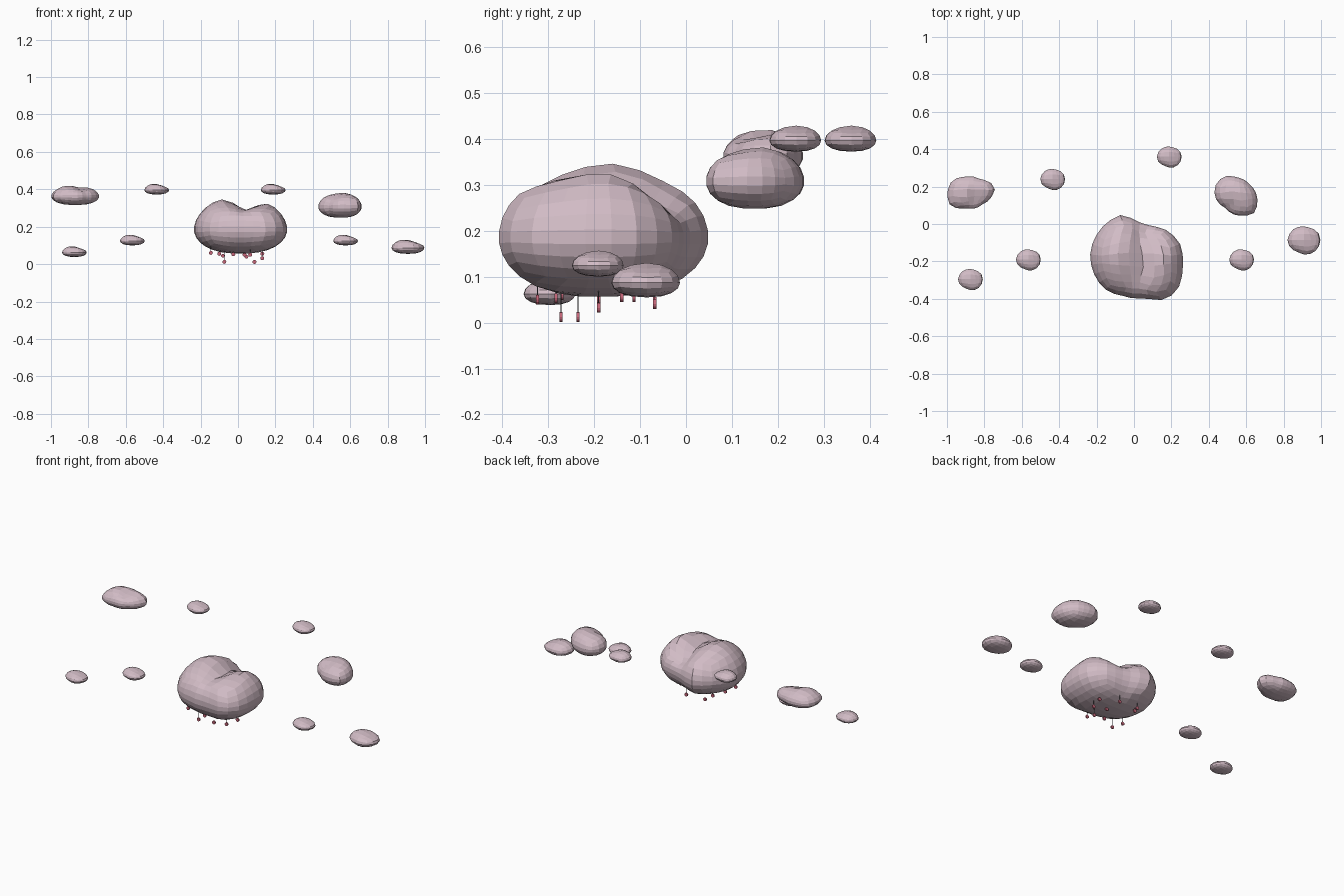
import bpy, bmesh, math
from mathutils import Vector

if "Cube" in bpy.data.objects:
    bpy.data.objects.remove(bpy.data.objects["Cube"])


def material(name, rgb):
    m = bpy.data.materials.new(name)
    m.diffuse_color = (*rgb, 1)
    m.use_nodes = True
    m.node_tree.nodes["Principled BSDF"].inputs["Base Color"].default_value = m.diffuse_color
    return m


PINK = material("cloud pink", (0.64, 0.50, 0.56))
RED = material("drop red", (0.56, 0.13, 0.19))
GREY = material("string grey", (0.10, 0.10, 0.12))


def finish(bm, name, mat):
    bmesh.ops.recalc_face_normals(bm, faces=bm.faces)
    me = bpy.data.meshes.new(name)
    bm.to_mesh(me)
    bm.free()
    me.materials.append(mat)
    ob = bpy.data.objects.new(name, me)
    bpy.context.collection.objects.link(ob)
    return ob


def cloud(name, centre, outline, z, bumps=(), cuts=5, scale=1.0, fullness=0.85, offset=(0, 0, 0)):
    """Quad sphere fitted to a top-view outline; z = (bottom, widest, top).
    bumps = (x, y, radius, height) push the upper side up or down."""
    polar = sorted((math.atan2(y - centre[1], x - centre[0]),
                    math.hypot(x - centre[0], y - centre[1])) for x, y in outline)
    polar = ([(a - math.tau, r) for a, r in polar[-2:]] + polar
             + [(a + math.tau, r) for a, r in polar[:2]])

    def radius(a):
        for (a0, r0), (a1, r1) in zip(polar, polar[1:]):
            if a0 <= a <= a1:
                return r0 + (r1 - r0) * (a - a0) / (a1 - a0)

    bm = bmesh.new()
    bmesh.ops.create_cube(bm, size=2)
    bmesh.ops.subdivide_edges(bm, edges=bm.edges[:], cuts=cuts, use_grid_fill=True)
    for v in bm.verts:
        # even out the cube grid before making it round
        d = Vector([math.tan(c * math.pi / 4) for c in v.co]).normalized()
        flat = math.hypot(d.x, d.y)
        a = math.atan2(d.y, d.x)
        r = radius(a) * flat ** fullness if flat > 1e-5 else 0
        x, y = centre[0] + r * math.cos(a), centre[1] + r * math.sin(a)
        h = d.z * ((z[2] - z[1]) if d.z > 0 else (z[1] - z[0]))
        if d.z > 0:
            for bx, by, br, bh in bumps:
                h += bh * min(1, d.z * 1.6) * math.exp(-((x - bx) ** 2 + (y - by) ** 2) / br ** 2)
        v.co = Vector((x, y, z[1] + h)) * scale + Vector(offset)
    return finish(bm, name, PINK)


# Large rain cloud with a crease between two lobes
cloud("main_cloud", (0.01, -0.19),
      [(-0.235, -0.15), (-0.225, -0.24), (-0.16, -0.345), (-0.06, -0.385), (0.06, -0.395),
       (0.17, -0.405), (0.235, -0.35), (0.262, -0.23), (0.245, -0.10), (0.16, -0.025),
       (0.09, -0.012), (0.03, 0.01), (-0.02, 0.035), (-0.07, 0.05), (-0.13, 0.02),
       (-0.19, -0.04)],
      (0.055, 0.185, 0.335),
      [(0.055, -0.07, 0.08, -0.055), (0.045, -0.19, 0.07, -0.05), (0.03, -0.29, 0.07, -0.03),
       (-0.09, -0.16, 0.10, 0.022), (0.15, -0.18, 0.08, 0.018)], cuts=6)

# Medium clouds on the left and right
cloud("left_cloud", (-0.87, 0.165),
      [(-1.0, 0.165), (-0.975, 0.23), (-0.90, 0.252), (-0.82, 0.237), (-0.74, 0.20),
       (-0.76, 0.145), (-0.81, 0.105), (-0.90, 0.085), (-0.985, 0.10)],
      (0.315, 0.362, 0.412),
      [(-0.91, 0.16, 0.05, 0.014), (-0.85, 0.14, 0.04, -0.014), (-0.79, 0.18, 0.04, 0.004)], cuts=4)
cloud("right_cloud", (0.55, 0.15),
      [(0.43, 0.15), (0.44, 0.22), (0.49, 0.257), (0.55, 0.25), (0.62, 0.21),
       (0.66, 0.14), (0.645, 0.06), (0.57, 0.043), (0.49, 0.085)],
      (0.247, 0.307, 0.377),
      [(0.57, 0.17, 0.05, 0.006), (0.52, 0.10, 0.04, -0.012)], cuts=4)

# Small clouds share one shape
SMALL = [(-0.066, 0.0), (-0.045, 0.04), (-0.005, 0.054), (0.02, 0.05), (0.062, 0.022),
         (0.066, -0.012), (0.035, -0.053), (-0.025, -0.048), (-0.062, -0.02)]
for i, (x, y, z, s) in enumerate([
        (-0.875, -0.295, 0.066, 1.0), (-0.565, -0.19, 0.128, 1.0), (-0.435, 0.24, 0.40, 1.0),
        (0.188, 0.36, 0.40, 1.0), (0.575, -0.19, 0.128, 1.0), (0.908, -0.085, 0.092, 1.33)]):
    cloud(f"small_cloud_{i + 1}", (0, 0), SMALL, (-0.028, -0.004, 0.026),
          [(-0.02, 0, 0.03, 0.005), (0.045, 0, 0.03, -0.006)], cuts=3, scale=s, offset=(x, y, z))

# Drops: thin coins facing the front, each hung on a string
DROPS = [(-0.145, -0.27, 0.06), (-0.10, -0.113, 0.055), (-0.08, -0.068, 0.045),
         (-0.073, -0.272, 0.012), (-0.025, -0.283, 0.053), (0.035, -0.19, 0.05),
         (0.045, -0.068, 0.04), (0.065, -0.323, 0.05), (0.088, -0.235, 0.012),
         (0.13, -0.14, 0.055), (0.13, -0.19, 0.032)]


def cylinder(name, loc, r, depth, sides, mat, facing_front=False):
    bm = bmesh.new()
    bmesh.ops.create_cone(bm, cap_ends=True, segments=sides, radius1=r, radius2=r, depth=depth)
    ob = finish(bm, name, mat)
    ob.location = loc
    if facing_front:
        ob.rotation_euler.x = math.pi / 2
    return ob


for i, (x, y, z) in enumerate(DROPS):
    cylinder(f"drop_{i + 1}", (x, y, z), 0.0105, 0.007, 12, RED, True)
    low, high = z + 0.008, 0.12
    cylinder(f"string_{i + 1}", (x, y, (low + high) / 2), 0.001, high - low, 6, GREY)
